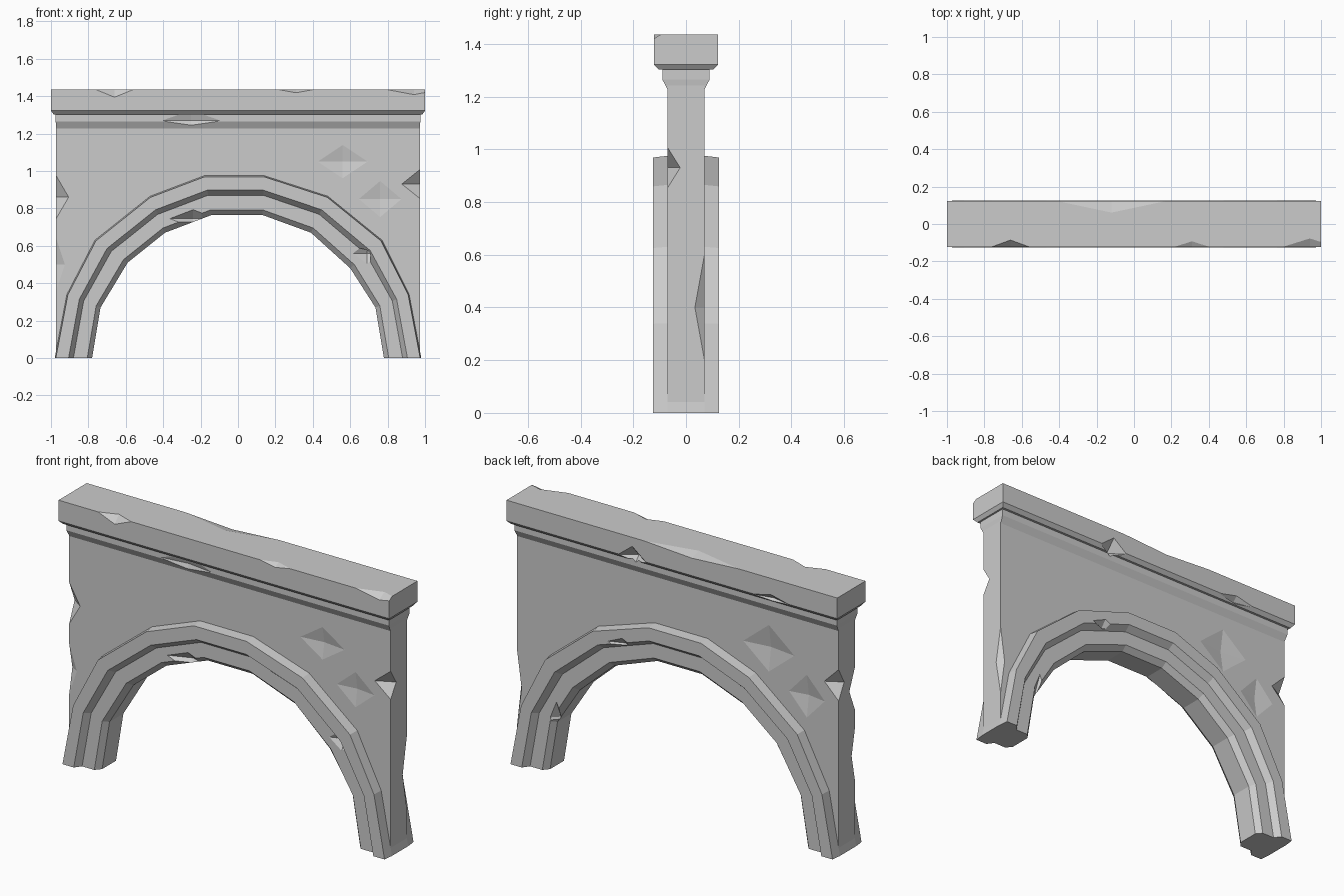
import bpy, bmesh

if "Cube" in bpy.data.objects:
    bpy.data.objects.remove(bpy.data.objects["Cube"])

OUTER = [(-.98, 0), (-.915, .34), (-.765, .63), (-.47, .865), (-.18, .975),
         (.14, .975), (.48, .865), (.77, .63), (.915, .34), (.98, 0)]
INNER = [(-.78, 0), (-.735, .27), (-.59, .51), (-.39, .67), (-.14, .765),
         (.13, .765), (.39, .67), (.60, .48), (.735, .27), (.78, 0)]


def between(t):
    """Arch curve a fraction t of the way from the outer to the inner line."""
    return [(a[0] + (b[0] - a[0]) * t, a[1] + (b[1] - a[1]) * t)
            for a, b in zip(OUTER, INNER)]


def loft(name, rings):
    """Skin a list of closed vertex rings and cap both ends."""
    bm = bmesh.new()
    loops = [[bm.verts.new(p) for p in ring] for ring in rings]
    n = len(loops[0])
    for a, b in zip(loops, loops[1:]):
        for i in range(n):
            j = (i + 1) % n
            bm.faces.new((a[i], a[j], b[j], b[i]))
    bm.faces.new(loops[0])
    bm.faces.new(loops[-1])
    bmesh.ops.recalc_face_normals(bm, faces=bm.faces)
    mesh = bpy.data.meshes.new(name)
    bm.to_mesh(mesh)
    bm.free()
    ob = bpy.data.objects.new(name, mesh)
    bpy.context.collection.objects.link(ob)
    return ob


def chip(target, centre, radii):
    """Knock a diamond-shaped notch out of the stone."""
    bm = bmesh.new()
    verts = []
    for axis in range(3):
        for s in (-1, 1):
            p = list(centre)
            p[axis] += s * radii[axis]
            verts.append(bm.verts.new(p))
    bmesh.ops.convex_hull(bm, input=verts)
    bmesh.ops.recalc_face_normals(bm, faces=bm.faces)
    mesh = bpy.data.meshes.new("chip_cutter")
    bm.to_mesh(mesh)
    bm.free()
    cutter = bpy.data.objects.new("chip_cutter", mesh)
    cutter.hide_render = True
    bpy.context.collection.objects.link(cutter)
    mod = target.modifiers.new("chip", 'BOOLEAN')
    mod.operation = 'DIFFERENCE'
    mod.solver = 'EXACT'
    mod.object = cutter
    bpy.context.view_layer.objects.active = target
    bpy.ops.object.modifier_apply(modifier=mod.name)
    bpy.data.objects.remove(cutter)


# Stepped arch ring: cross-section (fraction across ring, half depth)
half = [(0, .07), (.03, .125), (.37, .125), (.5, .09), (.87, .09), (1, .06)]
section = [(t, -y) for t, y in half] + [(t, y) for t, y in reversed(half)]
curves = [(between(t), y) for t, y in section]
arch = loft("arch_ring", [[(c[i][0], y, c[i][1]) for c, y in curves]
                          for i in range(len(OUTER))])

# Spandrel wall above the arch
under = between(.35)
under[0], under[-1] = (-.91, .02), (.91, .02)
outline = [(-.972, .02)] + under + [(.972, .02), (.972, 1.26), (-.972, 1.26)]
wall = loft("spandrel_wall", [[(x, y, z) for x, z in outline] for y in (-.07, .07)])

# Flared moulding and cornice, stacked rectangles (half x, half y, z)
levels = [(.97, .069, 1.225), (.975, .09, 1.265), (.975, .09, 1.302),
          (.985, .103, 1.302), (1, .122, 1.322), (1, .122, 1.435)]
cornice = loft("cornice", [[(-x, -y, z), (x, -y, z), (x, y, z), (-x, y, z)]
                           for x, y, z in levels])

# Weathering chips: (part, centre, radii)
chips = [
    (cornice, (-.66, -.124, 1.437), (.11, .04, .045)),
    (cornice, (.31, -.124, 1.437), (.11, .035, .02)),
    (cornice, (.94, -.124, 1.437), (.16, .05, .03)),
    (cornice, (-.12, .124, 1.437), (.33, .07, .02)),
    (cornice, (.24, .124, 1.318), (.09, .06, .07)),
    (cornice, (-.6, .124, 1.318), (.13, .03, .03)),
    (cornice, (-.25, -.092, 1.27), (.17, .022, .06)),
    (wall, (-.974, -.071, .86), (.07, .05, .12)),
    (wall, (-.974, -.071, .5), (.05, .03, .15)),
    (wall, (.974, -.071, .93), (.1, .05, .08)),
    (wall, (.974, .071, .4), (.03, .04, .22)),
    (wall, (-.974, .071, .93), (.09, .05, .09)),
    (wall, (.56, -.072, 1.05), (.15, .018, .1)),
    (wall, (.76, -.072, .85), (.13, .016, .11)),
    (wall, (-.55, .072, 1.02), (.17, .022, .14)),
    (wall, (-.78, .072, .82), (.12, .02, .13)),
    (arch, (.69, -.092, .56), (.08, .03, .06)),
    (arch, (-.24, -.092, .745), (.13, .05, .05)),
    (arch, (.3, .127, .83), (.09, .035, .04)),
    (arch, (.72, .092, .3), (.04, .04, .1)),
]
for part, centre, radii in chips:
    chip(part, centre, radii)
